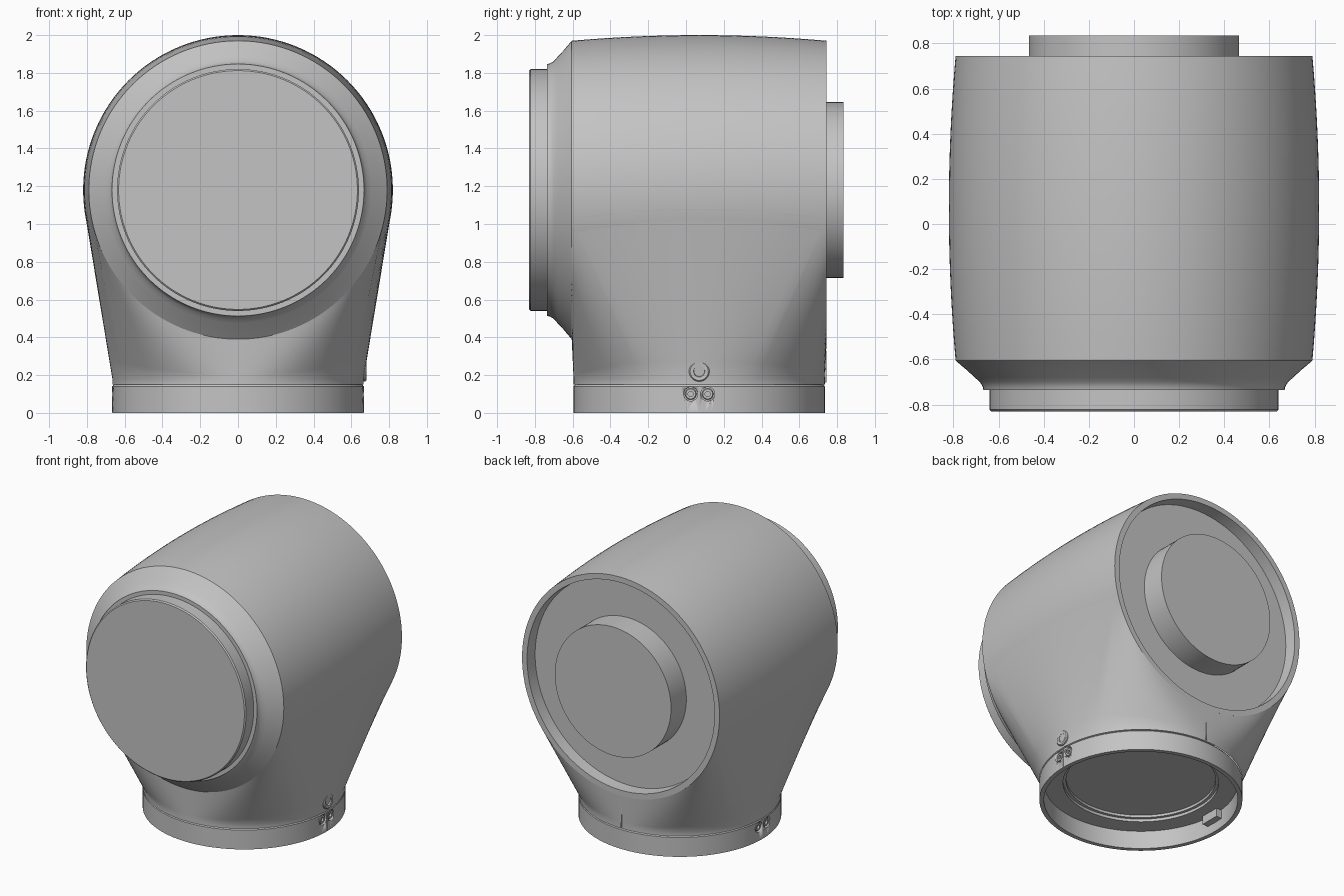
import bpy, bmesh, math
from mathutils import Matrix, Vector

old = bpy.data.objects.get("Cube")
if old:
    bpy.data.objects.remove(old)

AXIS_Z = 1.18      # height of the barrel axis
MID_Y = 0.07       # centre of collar and barrel along y
HALF_LEN = 0.675   # half the barrel length
COLLAR_R = 0.665

grey = bpy.data.materials.new("plain grey")
grey.use_nodes = True
grey.diffuse_color = (0.55, 0.55, 0.55, 1)
grey.node_tree.nodes["Principled BSDF"].inputs["Base Color"].default_value = (0.55, 0.55, 0.55, 1)


def finish(name, bm, smooth=True):
    bmesh.ops.recalc_face_normals(bm, faces=bm.faces)
    mesh = bpy.data.meshes.new(name)
    bm.to_mesh(mesh)
    bm.free()
    mesh.materials.append(grey)
    ob = bpy.data.objects.new(name, mesh)
    bpy.context.collection.objects.link(ob)
    if smooth:
        bpy.ops.object.select_all(action='DESELECT')
        ob.select_set(True)
        bpy.context.view_layer.objects.active = ob
        bpy.ops.object.shade_smooth_by_angle(angle=math.radians(28))
    return ob


def lathe(name, profile, origin=(0, 0, 0), turn=None, closed=False, steps=96):
    """Spin (radius, height) points round local z, then turn and place."""
    bm = bmesh.new()
    vs = [bm.verts.new((r, 0, h)) for r, h in profile]
    pairs = list(zip(vs, vs[1:]))
    if closed:
        pairs.append((vs[-1], vs[0]))
    edges = [bm.edges.new(p) for p in pairs]
    bmesh.ops.spin(bm, geom=vs + edges, cent=(0, 0, 0), axis=(0, 0, 1),
                   angle=math.tau, steps=steps, use_merge=True)
    bmesh.ops.remove_doubles(bm, verts=bm.verts, dist=1e-5)
    place = Matrix.Translation(origin)
    if turn:
        place = place @ Matrix.Rotation(math.radians(turn[0]), 4, turn[1])
    bm.transform(place)
    return finish(name, bm)


def box(name, centre, size):
    bm = bmesh.new()
    bmesh.ops.create_cube(bm, size=1, matrix=Matrix.Translation(centre) @ Matrix.Diagonal((*size, 1)))
    return finish(name, bm, False)


def barrel_radius(y):
    return 0.82 - 0.03 * ((y - MID_Y) / HALF_LEN) ** 2


# Barrel: crowned shell with a concave front shoulder and a recessed back
ALONG_Y = (-90, 'X')
crown = [MID_Y - HALF_LEN + 2 * HALF_LEN * i / 16 for i in range(17)]
shoulder = [(0, -0.735), (0.667, -0.735), (0.67, -0.72), (0.682, -0.7), (0.705, -0.68), (0.737, -0.65)]
recess = [(0.75, 0.745), (0.745, 0.66), (0, 0.66)]
lathe("barrel", shoulder + [(barrel_radius(y), y) for y in crown] + recess,
      (0, 0, AXIS_Z), ALONG_Y, steps=128)
lathe("front_cap", [(0, -0.83), (0.632, -0.83), (0.64, -0.822), (0.64, -0.72)], (0, 0, AXIS_Z), ALONG_Y, steps=128)
lathe("back_boss", [(0.465, 0.65), (0.465, 0.835), (0, 0.835)], (0, 0, AXIS_Z), ALONG_Y)

# Neck: ruled loft from the collar circle up to the barrel sides and rims
CORNER = 25


def neck_target(deg):
    side = 1 if math.cos(math.radians(deg)) >= 0 else -1
    end = 1 if math.sin(math.radians(deg)) >= 0 else -1
    a = math.degrees(math.asin(min(1, abs(math.sin(math.radians(deg))))))
    if a < CORNER:
        y = MID_Y + end * HALF_LEN * a / CORNER
        drop = 7 + 4 * (a / CORNER) ** 2
    else:
        y = MID_Y + end * HALF_LEN
        drop = 11 + 79 * ((a - CORNER) / (90 - CORNER)) ** 1.3
    r, t = barrel_radius(y), math.radians(drop)
    return Vector((side * r * math.cos(t), y, AXIS_Z - r * math.sin(t)))


bm = bmesh.new()
rows, cols = 10, 144
grid = []
for c in range(cols):
    deg = 360 * c / cols
    p = math.radians(deg)
    base = Vector((COLLAR_R * math.cos(p), MID_Y + COLLAR_R * math.sin(p), 0.15))
    foot = base + Vector((0, 0, 0.03))
    top = neck_target(deg)
    grid.append([bm.verts.new(base)] + [bm.verts.new(foot.lerp(top, k / rows)) for k in range(rows + 1)])
for c in range(cols):
    left, right = grid[c], grid[(c + 1) % cols]
    for k in range(rows + 1):
        bm.faces.new((left[k], right[k], right[k + 1], left[k + 1]))
finish("neck", bm)

# Collar ring with its inner ledge and the plate above the opening
collar = lathe("collar", [(COLLAR_R, 0), (COLLAR_R, 0.14), (0.658, 0.15), (0.51, 0.175),
                          (0.51, 0.13), (0.635, 0.13), (0.635, 0)], (0, MID_Y, 0), closed=True, steps=128)
lathe("inner_plate", [(0, 0.17), (0.515, 0.17)], (0, MID_Y, 0))
lathe("inner_lip", [(0.49, 0.168), (0.49, 0.15), (0.512, 0.15), (0.512, 0.168)], (0, MID_Y, 0), closed=True)

# Clamp screws in pockets, inner clamp blocks and the split line, on both sides
screw = [(0, -0.015), (0.014, -0.015), (0.014, 0), (0.026, 0), (0.03, -0.005), (0.03, -0.02)]
for side, label in ((1, "left"), (-1, "right")):
    turn = (90 * side, 'Y')
    for n, dy in enumerate((-0.045, 0.045)):
        y = MID_Y + dy
        cutter = lathe(f"pocket_cutter_{label}_{n}", [(0, -0.02), (0.037, -0.02), (0.037, 0.05), (0, 0.05)],
                       (side * COLLAR_R, y, 0.1), turn, steps=24)
        cutter.hide_render = True
        cutter.hide_set(True)
        cut = collar.modifiers.new("pocket", 'BOOLEAN')
        cut.operation = 'DIFFERENCE'
        cut.solver = 'EXACT'
        cut.object = cutter
        lathe(f"clamp_screw_{label}_{n}", screw, (side * 0.659, y, 0.1), turn, steps=24)
    box(f"clamp_block_{label}", (side * 0.612, MID_Y, 0.095), (0.05, 0.14, 0.06))
    box(f"split_line_{label}", (side * COLLAR_R, MID_Y, 0.072), (0.004, 0.004, 0.14))

# Single larger screw above the clamp, and the slot on the back of the neck
lathe("neck_screw", [(0, -0.012), (0.026, -0.012), (0.03, 0.004), (0.048, 0.006), (0.054, 0), (0.054, -0.03)],
      (0.673, MID_Y, 0.22), (90, 'Y'), steps=32)
box("back_slot", (0, 0.738, 0.245), (0.006, 0.009, 0.17))
